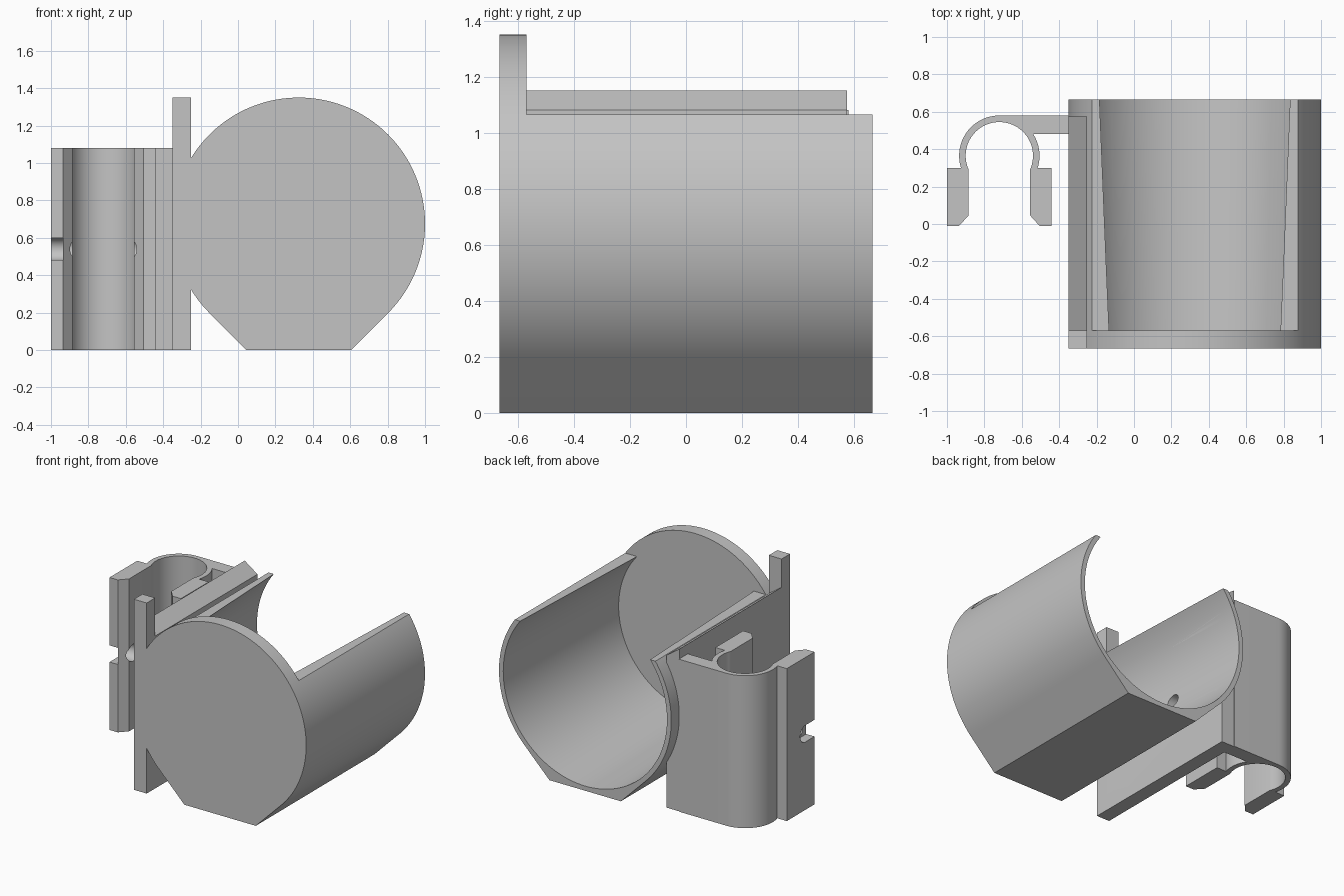
import bpy, bmesh, math
from mathutils import Vector

cube = bpy.data.objects.get("Cube")
if cube:
    bpy.data.objects.remove(cube, do_unlink=True)

GREY = (0.55, 0.55, 0.55, 1)
mat = bpy.data.materials.new("plain grey")
mat.use_nodes = True
mat.diffuse_color = GREY
mat.node_tree.nodes["Principled BSDF"].inputs["Base Color"].default_value = GREY

CX, CZ, R = 0.325, 0.675, 0.675      # holder axis and outer radius
HALF, FLOOR = 0.665, -0.57           # half depth, inner face of the front disc
RIM = 1.065                          # height of the open top


def arc(cx, cy, r, a0, a1, n):
    return [(cx + r * math.cos(math.radians(a0 + (a1 - a0) * i / n)),
             cy + r * math.sin(math.radians(a0 + (a1 - a0) * i / n)))
            for i in range(n + 1)]


def loft(name, rings):
    """Solid between two matching outlines."""
    bm = bmesh.new()
    a, b = [[bm.verts.new(p) for p in ring] for ring in rings]
    bm.faces.new(a)
    bm.faces.new(b)
    for i in range(len(a)):
        j = (i + 1) % len(a)
        bm.faces.new((a[i], a[j], b[j], b[i]))
    bmesh.ops.recalc_face_normals(bm, faces=bm.faces)
    me = bpy.data.meshes.new(name)
    bm.to_mesh(me)
    bm.free()
    me.materials.append(mat)
    ob = bpy.data.objects.new(name, me)
    bpy.context.collection.objects.link(ob)
    return ob


def along_y(name, pts, y0, y1):
    return loft(name, [[(x, y, z) for x, z in pts] for y in (y0, y1)])


def along_x(name, pts, x0, x1):
    return loft(name, [[(x, y, z) for y, z in pts] for x in (x0, x1)])


def along_z(name, pts, z0, z1):
    return loft(name, [[(x, y, z) for x, y in pts] for z in (z0, z1)])


def rect(u0, u1, v0, v1):
    return [(u0, v0), (u1, v0), (u1, v1), (u0, v1)]


def activate(ob):
    bpy.ops.object.select_all(action='DESELECT')
    ob.select_set(True)
    bpy.context.view_layer.objects.active = ob


def cut(ob, *cutters):
    activate(ob)
    for c in cutters:
        m = ob.modifiers.new("cut", 'BOOLEAN')
        m.operation, m.solver, m.object = 'DIFFERENCE', 'EXACT', c
        bpy.ops.object.modifier_apply(modifier=m.name)


# Cutters: tapered bore, open top, fastener holes and a slot in the outer jaw
bore = loft("bore_cutter", [
    [(x, y, z) for x, z in arc(CX, CZ, r, 0, 360, 128)[:-1]]
    for y, r in ((FLOOR, 0.602), (0.70, 0.643))])
opening = along_y("opening_cutter", rect(-0.6, 1.2, RIM, 1.6), FLOOR, 0.8)
jaw_hole = along_x("jaw_hole_cutter", arc(0.09, 0.54, 0.06, 0, 360, 32)[:-1], -1.1, -0.40)
wall_hole = along_x("wall_hole_cutter", arc(0.05, 0.54, 0.05, 0, 360, 32)[:-1], -0.45, -0.1)
slot = along_x("slot_cutter", rect(-0.1, 0.09, 0.481, 0.599), -1.1, -0.935)
cutters = [bore, opening, jaw_hole, wall_hole, slot]

# Cup: round body with a flat, 45 degree foot
body = arc(CX, CZ, R, -45, 225, 120) + [(0.045, 0), (0.605, 0)]
cup = along_y("cup", body, -HALF, HALF)
cut(cup, bore, opening, wall_hole)

# Side plate with a sloped top edge, and the taller post at its front
plate = along_y("side_plate", [(-0.35, 0), (-0.25, 0), (-0.25, 1.08), (-0.35, 1.15)],
                FLOOR, 0.575)
cut(plate, bore, wall_hole)
post = along_y("front_post", rect(-0.35, -0.25, 0, 1.35), -HALF, FLOOR)

# Spring clip: arm, ring and two chamfered jaws in one outline
KX, KY, RO, RI = -0.72, 0.365, 0.215, 0.18
outline = ([(-1, -0.01), (-1, 0.3)]
           + arc(KX, KY, RO, 197.6, 90, 28)
           + [(-0.35, 0.58), (-0.35, 0.48)]
           + arc(KX, KY, RO, 32.3, -17.6, 14)
           + [(-0.44, 0.3), (-0.44, -0.01), (-0.505, -0.01), (-0.555, 0.045)]
           + arc(KX, KY, RI, -23.6, 203.6, 56)
           + [(-0.885, 0.045), (-0.935, -0.01)])
clip = along_z("spring_clip", outline, 0, 1.08)
cut(clip, jaw_hole, slot)

for c in cutters:
    bpy.data.objects.remove(c, do_unlink=True)

for ob in (cup, plate, post, clip):
    activate(ob)
    bpy.ops.object.shade_smooth_by_angle(angle=math.radians(25))
